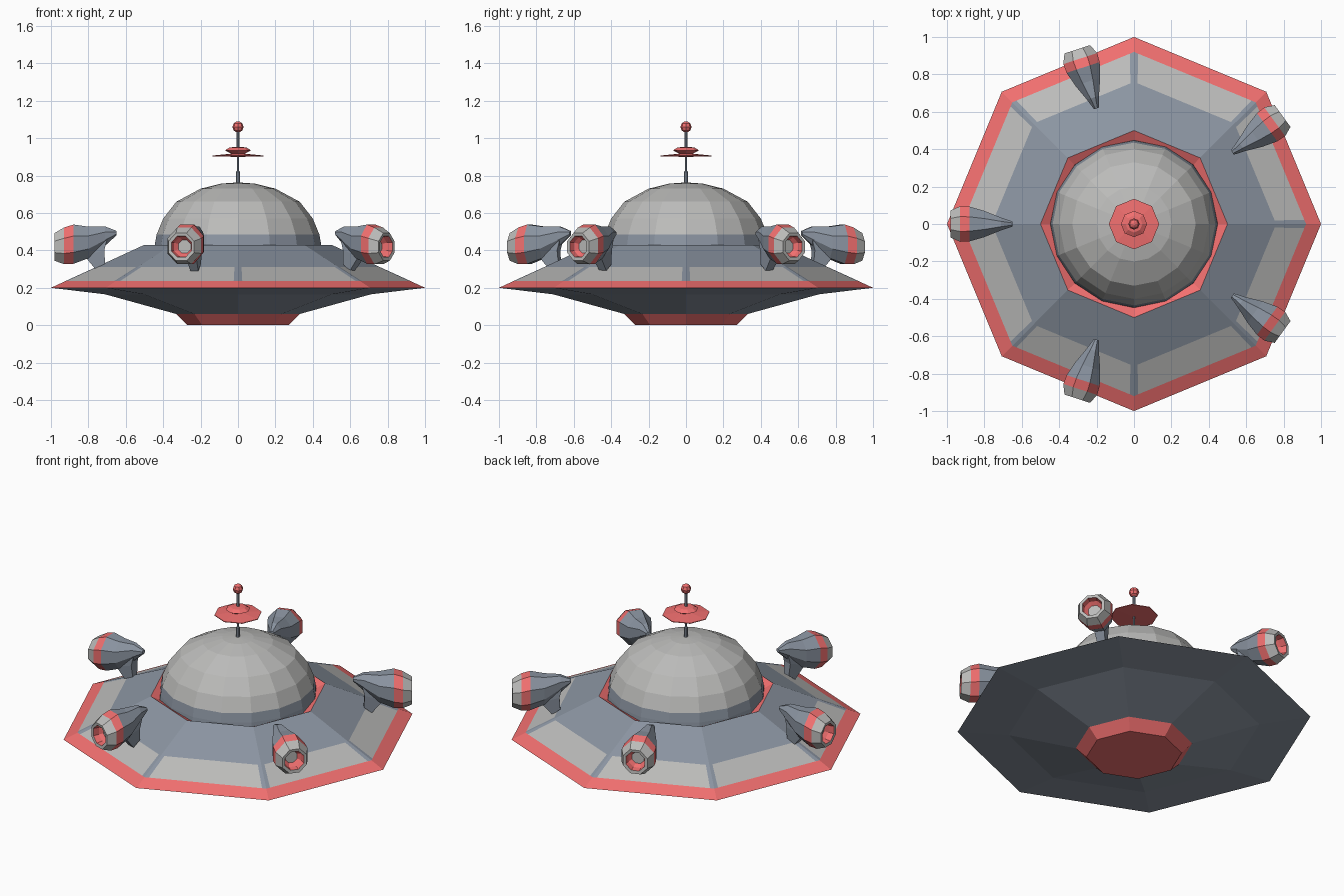
import bpy, bmesh
from math import sin, cos, pi, radians
from mathutils import Matrix, Vector

if "Cube" in bpy.data.objects:
    bpy.data.objects.remove(bpy.data.objects["Cube"])


def material(name, color):
    m = bpy.data.materials.new(name)
    m.diffuse_color = (*color, 1)
    m.use_nodes = True
    m.node_tree.nodes["Principled BSDF"].inputs["Base Color"].default_value = m.diffuse_color
    return m


MATS = [material("light_grey", (0.5, 0.5, 0.49)),
        material("blue_grey", (0.26, 0.30, 0.36)),
        material("red", (0.88, 0.16, 0.16))]
G, B, R = 0, 1, 2


def loft(name, rings, bands, caps, pick=None, matrix=Matrix()):
    """Skin successive rings of points; bands colour the gaps, caps the ends."""
    bm = bmesh.new()
    vs = [[bm.verts.new(matrix @ Vector(p)) for p in ring] for ring in rings]
    n = len(rings[0])
    for i, band in enumerate(bands):
        for k in range(n):
            j = (k + 1) % n
            f = bm.faces.new((vs[i][k], vs[i][j], vs[i + 1][j], vs[i + 1][k]))
            f.material_index = pick(i, k, band) if pick else band
    for ring, c in zip((vs[0], vs[-1]), caps):
        bm.faces.new(ring).material_index = c
    bmesh.ops.recalc_face_normals(bm, faces=bm.faces)
    me = bpy.data.meshes.new(name)
    bm.to_mesh(me)
    bm.free()
    for m in MATS:
        me.materials.append(m)
    ob = bpy.data.objects.new(name, me)
    bpy.context.collection.objects.link(ob)
    return ob


def circle(n):
    return [Vector((cos(2 * pi * k / n), sin(2 * pi * k / n), 0)) for k in range(n)]


def lathe(name, profile, shape, bands, caps, pick=None):
    rings = [[(p.x * r, p.y * r, z) for p in shape] for r, z in profile]
    return loft(name, rings, bands, caps, pick)


# Saucer hull: octagon, each side split so light panels leave seams at corners
corners = circle(8)
octagon = [corners[k].lerp(corners[(k + 1) % 8], t)
           for k in range(8) for t in (0, 0.035, 0.965)]
lathe("saucer_hull",
      [(.27, 0), (.33, .06), (.71, .165), (1, .2), (.92, .237),
       (.76, .31), (.5, .43), (.45, .405), (.42, .37)],
      octagon, [R, B, B, R, B, B, R, R], (R, R),
      lambda i, k, band: G if i == 4 and k % 3 == 1 else band)

# Dome with a darker base band
lathe("dome",
      [(.45, .38), (.445, .43), (.435, .485), (.40, .57), (.33, .66),
       (.2, .73), (.09, .757), (.02, .762)],
      circle(16), [B, B, G, G, G, G, G], (B, G))

# Antenna: mast, dish and ball
lathe("antenna_mast",
      [(.011, .75), (.010, .82), (.006, .825), (.006, .93), (.009, .935), (.009, 1.05)],
      circle(8), [B] * 5, (B, B))
lathe("antenna_dish",
      [(.02, .9), (.135, .903), (.135, .907), (.035, .917), (.07, .935),
       (.045, .95), (.015, .953)],
      circle(8), [R] * 6, (R, R))
lathe("antenna_ball",
      [(.03 * sin(a), 1.06 - .03 * cos(a)) for a in [radians(d) for d in (15, 50, 90, 130, 165)]],
      circle(8), [R] * 4, (R, R))


# Engine pods: octagonal body with hollow nozzle and a strut, five around
def pod_ring(u, w, lo, hi):
    k = 1 / cos(pi / 8)
    return [(u, w * k * cos((i + .5) * pi / 4),
             (lo + hi) / 2 + (hi - lo) / 2 * k * sin((i + .5) * pi / 4)) for i in range(8)]


def rect(z, u0, u1, w, slope=0):
    return [(u0, -w, z + slope), (u1, -w, z), (u1, w, z), (u0, w, z + slope)]


POD = [(.925, .035, .385, .455), (.945, .052, .368, .472), (.98, .056, .364, .476),
       (.982, .072, .345, .492), (.93, .095, .326, .522), (.88, .093, .328, .538),
       (.80, .07, .358, .527), (.71, .034, .425, .528), (.65, .014, .48, .504)]
for n in range(5):
    m = Matrix.Rotation(pi + n * 2 * pi / 5, 4, 'Z')
    loft(f"engine_pod_{n + 1}", [pod_ring(*s) for s in POD],
         [R, R, G, G, R, B, B, B], (G, B), matrix=m)
    loft(f"engine_strut_{n + 1}",
         [rect(.29, .71, .755, .022, .035), rect(.37, .715, .82, .03, .03),
          rect(.44, .70, .84, .03, .02)],
         [B, B], (B, B), matrix=m)
